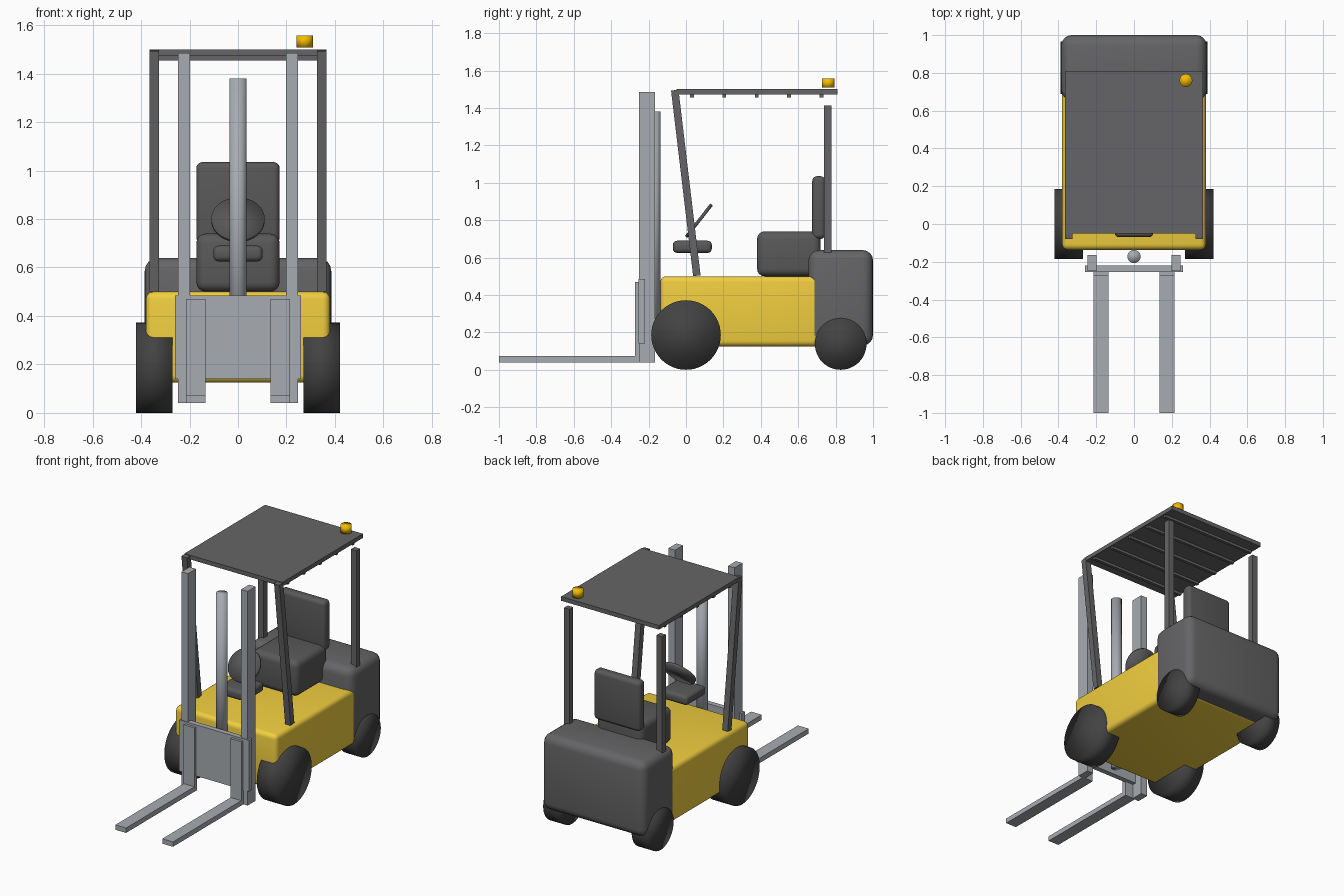
import bpy, math
from mathutils import Vector

if "Cube" in bpy.data.objects:
    bpy.data.objects.remove(bpy.data.objects["Cube"])


def material(name, color):
    m = bpy.data.materials.new(name)
    m.diffuse_color = (*color, 1)
    m.use_nodes = True
    m.node_tree.nodes["Principled BSDF"].inputs["Base Color"].default_value = m.diffuse_color
    return m


YELLOW = material("yellow_paint", (0.88, 0.62, 0.05))
AMBER = material("amber_lens", (0.90, 0.50, 0.0))
DARK = material("dark_grey_paint", (0.13, 0.13, 0.135))
SEAT = material("seat_vinyl", (0.10, 0.10, 0.10))
RUBBER = material("tyre_rubber", (0.055, 0.055, 0.055))
STEEL = material("mast_steel", (0.39, 0.41, 0.44))


def finish(ob, name, mat):
    ob.name = name
    ob.data.materials.append(mat)
    return ob


def box(name, x, y, z, mat, bevel=0):
    """Box from (min, max) ranges, with optional rounded edges."""
    lo, hi = Vector((x[0], y[0], z[0])), Vector((x[1], y[1], z[1]))
    bpy.ops.mesh.primitive_cube_add(size=1, location=(lo + hi) / 2)
    ob = finish(bpy.context.object, name, mat)
    ob.scale = hi - lo
    bpy.ops.object.transform_apply(location=False, rotation=False, scale=True)
    if bevel:
        mod = ob.modifiers.new("rounded_edges", 'BEVEL')
        mod.width, mod.segments = bevel, 4
        bpy.ops.object.shade_smooth()
    return ob


def cylinder(name, r, depth, loc, mat, rot=(0, 0, 0), sides=48):
    """Cylinder shaded softly over its rims."""
    bpy.ops.mesh.primitive_cylinder_add(vertices=sides, radius=r, depth=depth,
                                        location=loc, rotation=rot)
    ob = finish(bpy.context.object, name, mat)
    bpy.ops.object.shade_smooth()
    return ob


def span(side, a, b):
    """x range from a to b on the given side."""
    return tuple(sorted((side * a, side * b)))


# Chassis and counterweight
box("body", (-0.38, 0.38), (-0.137, 0.88), (0.125, 0.50), YELLOW, 0.03)
box("counterweight", (-0.385, 0.385), (0.655, 1.0), (0.13, 0.64), DARK, 0.055)

# Seat, dashboard and steering wheel
box("seat_cushion", (-0.172, 0.172), (0.38, 0.72), (0.50, 0.74), SEAT, 0.04)
box("seat_back", (-0.172, 0.172), (0.675, 0.745), (0.70, 1.035), SEAT, 0.025)
box("dashboard", (-0.102, 0.102), (-0.07, 0.138), (0.625, 0.69), SEAT, 0.022)
cylinder("steering_wheel", 0.11, 0.018, (0, 0.069, 0.797), SEAT, (math.radians(52), 0, 0))

# Lift cylinder and fork carriage
cylinder("lift_cylinder", 0.035, 1.22, (0, -0.172, 0.77), STEEL, sides=32)
box("fork_carriage", (-0.26, 0.26), (-0.255, -0.22), (0.14, 0.485), STEEL)

# Overhead guard roof with slats and beacon
box("roof", (-0.365, 0.365), (-0.05, 0.81), (1.472, 1.50), DARK)
for i in range(5):
    y = 0.032 + i * 0.173
    box(f"roof_slat_{i + 1}", (-0.355, 0.355), (y - 0.01, y + 0.01), (1.455, 1.475), DARK)
cylinder("beacon", 0.034, 0.05, (0.275, 0.76, 1.533), AMBER, sides=32)

# Parts repeated on both sides
for side, label in ((-1, "left"), (1, "right")):
    across = (0, math.pi / 2, 0)
    cylinder(f"front_wheel_{label}", 0.186, 0.15, (side * 0.345, 0, 0.186), RUBBER, across)
    cylinder(f"rear_wheel_{label}", 0.138, 0.12, (side * 0.33, 0.827, 0.138), RUBBER, across)

    box(f"mast_upright_{label}", span(side, 0.198, 0.247), (-0.25, -0.165), (0.04, 1.485), STEEL)
    box(f"fork_shank_{label}", span(side, 0.135, 0.215), (-0.272, -0.245), (0.04, 0.47), STEEL)
    box(f"fork_blade_{label}", span(side, 0.135, 0.215), (-1.0, -0.25), (0.04, 0.073), STEEL)

    # Guard posts: raked at the front, upright at the rear
    box(f"rear_post_{label}", span(side, 0.325, 0.366), (0.738, 0.778), (0.51, 1.412), DARK)
    low, high = Vector((0, 0.058, 0.503)), Vector((0, -0.06, 1.495))
    half = (high - low).length / 2
    post = box(f"front_post_{label}", (-0.0205, 0.0205), (-0.02, 0.02), (-half, half), DARK)
    post.location = (low + high) / 2 + Vector((side * 0.3455, 0, 0))
    post.rotation_euler.x = math.atan2(low.y - high.y, high.z - low.z)
